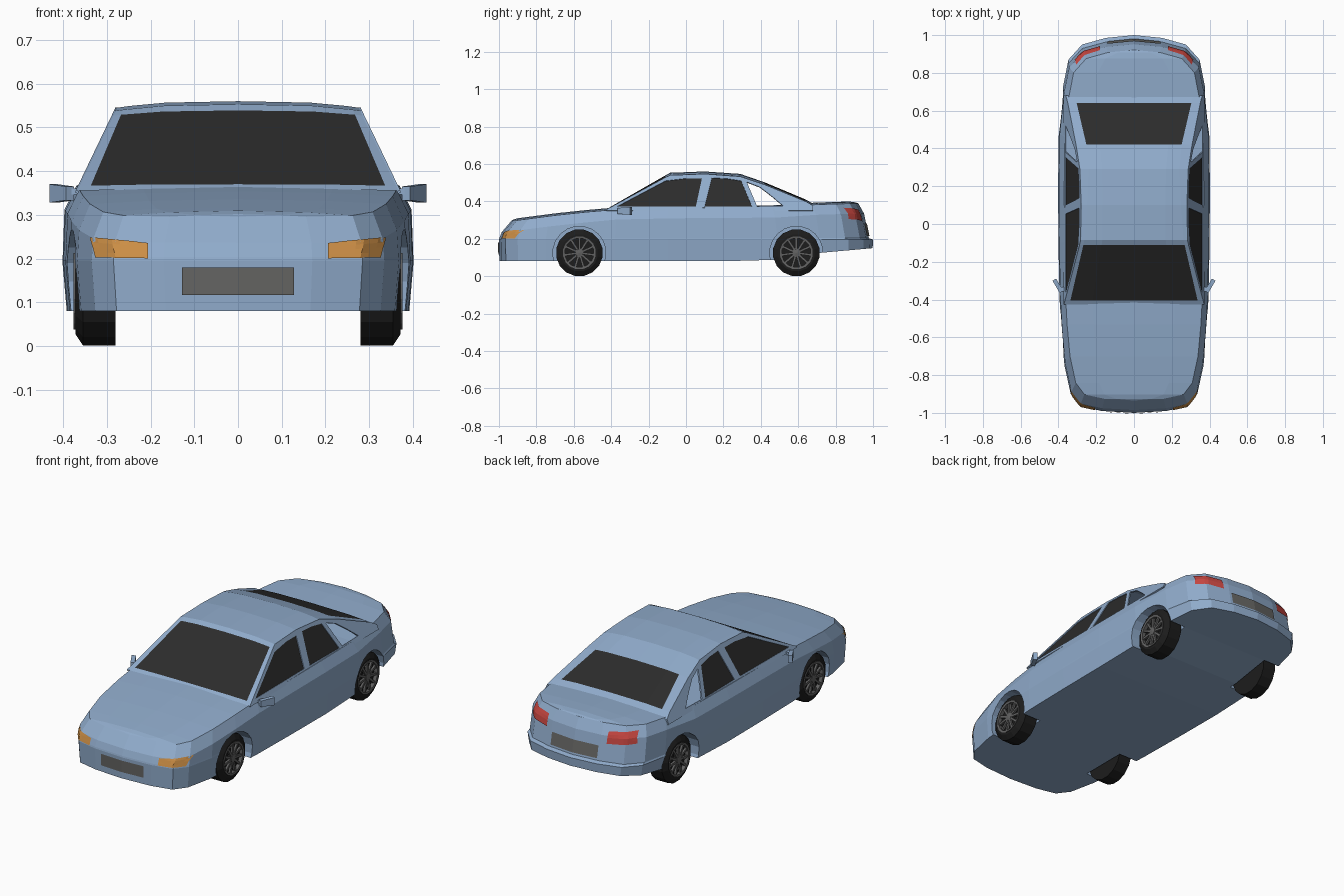
import bpy, bmesh, math
from mathutils import Vector, Matrix
from mathutils.bvhtree import BVHTree

if "Cube" in bpy.data.objects:
    bpy.data.objects.remove(bpy.data.objects["Cube"])


def mat(name, r, g, b):
    m = bpy.data.materials.new(name)
    m.diffuse_color = (r, g, b, 1)
    m.use_nodes = True
    m.node_tree.nodes["Principled BSDF"].inputs["Base Color"].default_value = m.diffuse_color
    return m


BODY = mat("blue paint", .28, .41, .60)
GLASS = mat("dark glass", .025, .025, .025)
TYRE = mat("black rubber", .012, .012, .012)
RIM = mat("grey metal", .12, .12, .12)
PLATE = mat("plate grey", .13, .13, .125)
AMBER = mat("amber lamp", .60, .27, .06)
RED = mat("red lamp", .56, .06, .05)


def finish(name, bm, *mats, merge=True):
    if merge:
        bmesh.ops.remove_doubles(bm, verts=bm.verts, dist=1e-5)
        bmesh.ops.recalc_face_normals(bm, faces=bm.faces)
    me = bpy.data.meshes.new(name)
    bm.to_mesh(me)
    bm.free()
    for m in mats:
        me.materials.append(m)
    ob = bpy.data.objects.new(name, me)
    bpy.context.collection.objects.link(ob)
    return ob


def interp(table, t):
    for (a, va), (b, vb) in zip(table, table[1:]):
        if t <= b:
            return va + (vb - va) * max(0, (t - a) / (b - a))
    return table[-1][1]


def bridge(bm, rows, closed):
    """Quads between neighbouring rows; returns faces as (row, column, face)."""
    vs = [[bm.verts.new(p) for p in r] for r in rows]
    n, out = len(vs[0]), []
    for i in range(len(vs) - 1):
        for j in range(n if closed else n - 1):
            k = (j + 1) % n
            out.append((i, j, bm.faces.new((vs[i][j], vs[i][k], vs[i + 1][k], vs[i + 1][j]))))
    return out


def lathe(name, profile, n, centre, side, m):
    """Revolve (x, radius) points around the x axis."""
    bm = bmesh.new()
    rows = []
    for i in range(n + 1):
        a = 2 * math.pi * (i % n + .5) / n
        rows.append([(side * x, centre[0] + r * math.cos(a), centre[1] + r * math.sin(a)) for x, r in profile])
    bridge(bm, rows, False)
    return finish(name, bm, m)


# Lower body: plan outline repeated at several heights
PLAN = [(0, -1), (.17, -.99), (.285, -.965), (.335, -.90), (.368, -.75), (.385, -.57), (.395, -.38),
        (.40, -.1), (.402, .2), (.398, .5), (.375, .73), (.347, .87), (.275, .95), (.15, .985), (0, 1)]
TOP = [(-1, .29), (-.93, .295), (-.7, .325), (-.4, .357), (0, .366), (.5, .368), (.72, .385), (1, .390)]
BOTTOM = [(-1, .08), (.45, .08), (.72, .125), (1, .15)]
# (height rule, width scale, front scale, rear scale)
LEVELS = [(lambda y: interp(BOTTOM, y), .975, .998, .998),
          (lambda y: .195, 1, 1, 1),
          (lambda y: .203, .998, .998, .978),
          (lambda y: interp(TOP, y) - .055, .988, .985, .952),
          (lambda y: interp(TOP, y), .92, .935, .922)]
rings = []
for x, y in PLAN:
    half = []
    for zf, sx, sf, sr in LEVELS:
        py = y * (sf if y < 0 else sr)
        half.append((x * sx, py, zf(py)))
    ex, ey, ez = half[-1]
    crown = .011 if x > .2 else .006 if x > .01 else 0
    deck = [(ex * f, ey, ez + crown * (1 - f * f)) for f in (.6, 0, -.6)]
    rings.append(half + deck + [(-a, b, c) for a, b, c in reversed(half)])
bm = bmesh.new()
bridge(bm, rings, True)
body = finish("lower_body", bm, BODY)
bm = bmesh.new()
bm.from_mesh(body.data)
bmesh.ops.triangulate(bm, faces=bm.faces)
tree = BVHTree.FromBMesh(bm)
bm.free()


# Lamps and number plates: thin skins laid on the body
def skin(name, quad, back, m, nu=8, nv=4):
    d = -1 if back else 1
    a, b, c, e = [Vector(q) for q in quad]
    rows = []
    for i in range(nu + 1):
        u, row = i / nu, []
        for j in range(nv + 1):
            p = a.lerp(b, u).lerp(e.lerp(c, u), j / nv)
            hit, nor, _, _ = tree.ray_cast(Vector((p.x, -2 * d, p.y)), Vector((0, d, 0)))
            row.append(hit + Vector((0, -.003 * d, 0)) + nor * .002)
        rows.append(row)
    bm = bmesh.new()
    bridge(bm, rows, False)
    bmesh.ops.recalc_face_normals(bm, faces=bm.faces)
    fs = list(bm.faces)
    if sum(f.normal.y for f in fs) * d > 0:
        bmesh.ops.reverse_faces(bm, faces=fs)
    return finish(name, bm, m, merge=False)


for s, side in ((1, "right"), (-1, "left")):
    skin("headlight_" + side, [(.205 * s, .20), (.325 * s, .202), (.337 * s, .248), (.205 * s, .235)], False, AMBER)
    skin("tail_light_" + side, [(.18 * s, .295), (.315 * s, .305), (.305 * s, .365), (.18 * s, .355)], True, RED)
skin("front_plate", [(-.128, .117), (.128, .117), (.128, .18), (-.128, .18)], False, PLATE)
skin("rear_plate", [(-.14, .215), (.14, .215), (.14, .28), (-.14, .28)], True, PLATE)

# Wheel arches cut into the body
for wy in (-.57, .59):
    for s in (1, -1):
        cut = lathe("arch_cutter", [(.27, 0), (.27, .142), (.5, .142), (.5, 0)], 20, (wy, .125), s, BODY)
        cut.hide_render = True
        mod = body.modifiers.new("arch", 'BOOLEAN')
        mod.operation, mod.solver, mod.object = 'DIFFERENCE', 'EXACT', cut
        bpy.context.view_layer.objects.active = body
        bpy.ops.object.modifier_apply(modifier=mod.name)
        bpy.data.objects.remove(cut)


# Cabin: windscreen, roof and rear window in one strip
def side_x(z):
    return .365 - (z - .36) * .48


# (y, edge height, crown, glass width share)
ROOF = [(-.425, .355, .004, .93), (-.405, .366, .004, .93), (-.11, .527, .012, .94), (-.085, .538, .015, .94),
        (.1, .545, .015, .9), (.29, .531, .016, .85), (.42, .488, .014, .83), (.64, .398, .012, .875),
        (.68, .375, .012, .88)]
rows = []
for y, z, c, g in ROOF:
    x = side_x(z)
    rows.append([(x * f, y, z + c * (1 - abs(f) ** 3)) for f in (-1, -g, -.6, 0, .6, g, 1)])
bm = bmesh.new()
for i, j, f in bridge(bm, rows, False):
    f.material_index = int(i in (1, 6) and 0 < j < 5)
finish("roof_and_screens", bm, BODY, GLASS)

# Cabin sides with door glass and an open rear quarter window
OUTLINE = [(y, z) for y, z, c, g in ROOF] + [(.68, .35), (-.425, .35)]
FRONT_WIN = [(-.37, .37), (-.11, .508), (0, .521), (.085, .521), (.053, .372)]
REAR_WIN = [(.10, .372), (.138, .524), (.22, .52), (.295, .508), (.353, .37)]
QUARTER = [(.38, .372), (.325, .502), (.395, .475), (.46, .425), (.52, .374)]
for s, side in ((1, "right"), (-1, "left")):
    bm = bmesh.new()
    for loop in (OUTLINE, FRONT_WIN, REAR_WIN, QUARTER):
        vs = [bm.verts.new((s * side_x(z), y, z)) for y, z in loop]
        for a, b in zip(vs, vs[1:] + vs[:1]):
            bm.edges.new((a, b))
    bmesh.ops.triangle_fill(bm, use_beauty=True, use_dissolve=False, edges=bm.edges[:], normal=(s, 0, .4))
    frame = finish("cabin_side_" + side, bm, BODY)
    sol = frame.modifiers.new("thickness", 'SOLIDIFY')
    sol.thickness, sol.offset = .008, 0
    for name, loop in (("front_door_glass_", FRONT_WIN), ("rear_door_glass_", REAR_WIN)):
        bm = bmesh.new()
        pts = loop if s < 0 else loop[::-1]
        f = bm.faces.new([bm.verts.new((s * side_x(z), y, z)) for y, z in pts])
        f.normal_update()
        if f.normal.x * s < 0:
            f.normal_flip()
        finish(name + side, bm, GLASS, merge=False)

    # Door mirror: slanted tapered head on a short arm
    bm = bmesh.new()
    turn = Matrix.Rotation(-s * math.radians(30), 4, 'Z')
    head = bmesh.ops.create_cube(bm, size=1, matrix=Matrix.Translation((s * .403, -.327, .349))
                                 @ turn @ Matrix.Diagonal((.022, .075, .042, 1)))["verts"]
    for v in head:
        if abs(v.co.x) < .40:
            v.co.z = .349 + (v.co.z - .349) * .75
    bmesh.ops.create_cube(bm, size=1, matrix=Matrix.Translation((s * .372, -.345, .353))
                          @ Matrix.Diagonal((.04, .025, .014, 1)))
    finish("door_mirror_" + side, bm, BODY)

    # Wheels: tyre, dished rim, spokes and hub
    for wy, end in ((-.57, "front"), (.59, "rear")):
        c = (wy, .125)
        tag = end + "_" + side
        lathe("tyre_" + tag, [(.28, 0), (.28, .126), (.355, .126), (.372, .100), (.372, .088), (.352, .082), (.350, 0)],
              16, c, s, TYRE)
        lathe("rim_" + tag, [(.354, .078), (.371, .080), (.371, .089), (.376, .089), (.374, .078), (.354, .078)],
              16, c, s, RIM)
        lathe("hub_" + tag, [(.35, .022), (.372, .020), (.375, 0)], 10, c, s, RIM)
        bm = bmesh.new()
        for k in range(11):
            m = (Matrix.Translation((s * .364, wy, .125)) @ Matrix.Rotation(2 * math.pi * k / 11, 4, 'X')
                 @ Matrix.Translation((0, 0, .048)) @ Matrix.Diagonal((.012, .012, .066, 1)))
            bmesh.ops.create_cube(bm, size=1, matrix=m)
        finish("spokes_" + tag, bm, RIM)
